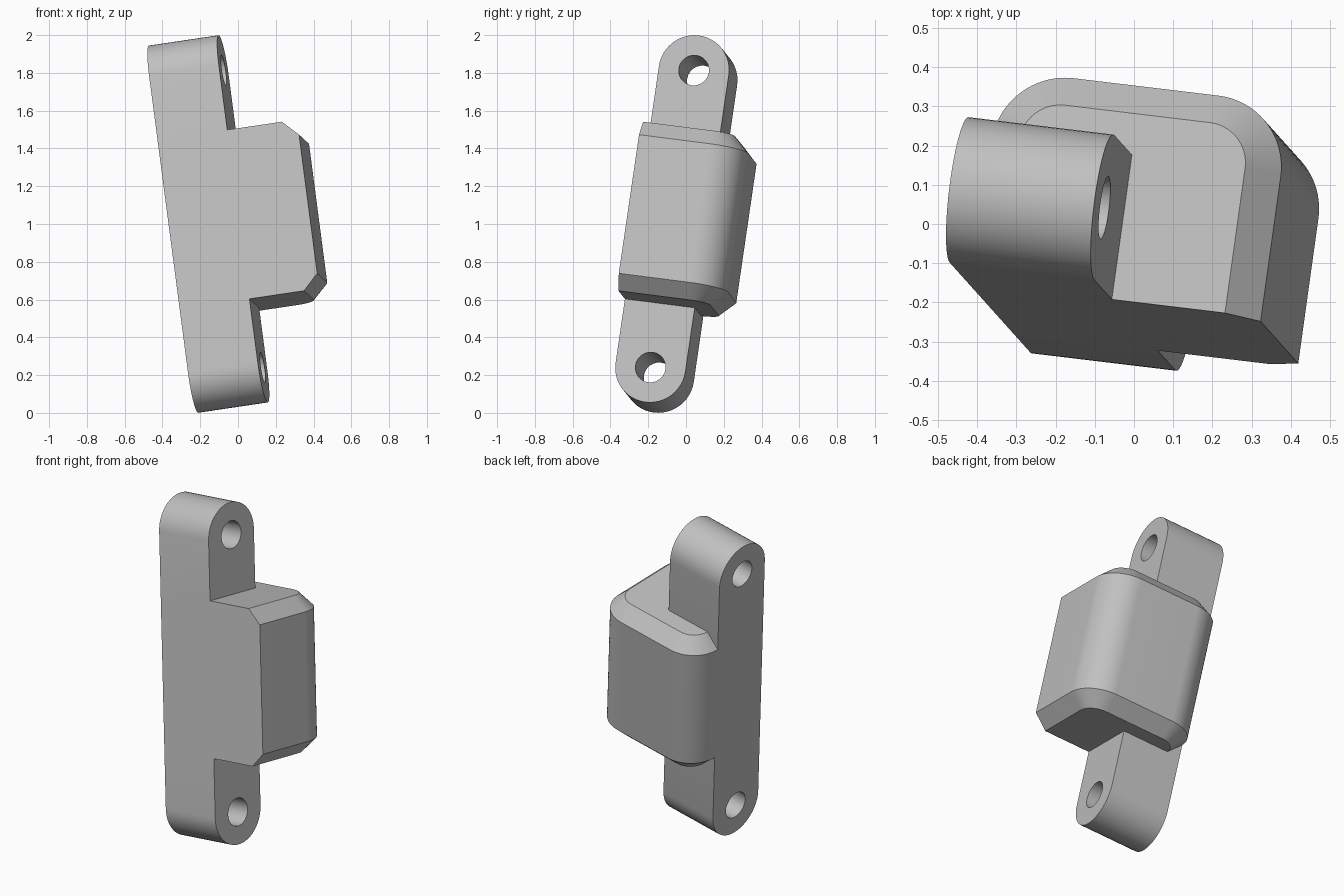
import bpy, bmesh
from math import sin, cos, pi, radians
from mathutils import Matrix, Vector

if "Cube" in bpy.data.objects:
    bpy.data.objects.remove(bpy.data.objects["Cube"], do_unlink=True)

R = 0.188          # lug radius, also half the bar thickness
HALF = 0.801       # centre to hole
BODY_H = 0.456     # half height of the block
CHAMFER = 0.082
HOLE_R = 0.081
SEG = 24

# Tilted frame: thickness, depth and length axes of the part
long_axis = Vector((-0.1286, 0.1433, 0.9813)).normalized()
thick_axis = Vector((0.9822, -0.1179, 0.1463))
thick_axis = (thick_axis - long_axis * thick_axis.dot(long_axis)).normalized()
depth_axis = long_axis.cross(thick_axis)
FRAME = Matrix((thick_axis, depth_axis, long_axis)).transposed().to_4x4()
FRAME.translation = (-0.157, -0.051, 1.0)

grey = bpy.data.materials.new("light grey")
grey.use_nodes = True
colour = (0.53, 0.53, 0.53, 1)
grey.diffuse_color = colour
grey.node_tree.nodes["Principled BSDF"].inputs["Base Color"].default_value = colour


def arc(cx, cy, r, start, end):
    steps = [radians(start + (end - start) * i / SEG) for i in range(SEG + 1)]
    return [(cx + r * cos(a), cy + r * sin(a)) for a in steps]


def loft(name, rings):
    """Closed solid through rings with equal point counts."""
    bm = bmesh.new()
    loops = [[bm.verts.new(p) for p in ring] for ring in rings]
    n = len(loops[0])
    for a, b in zip(loops, loops[1:]):
        for i in range(n):
            j = (i + 1) % n
            bm.faces.new((a[i], a[j], b[j], b[i]))
    bm.faces.new(loops[0])
    bm.faces.new(loops[-1])
    bmesh.ops.recalc_face_normals(bm, faces=bm.faces)
    mesh = bpy.data.meshes.new(name)
    bm.to_mesh(mesh)
    bm.free()
    mesh.materials.append(grey)
    obj = bpy.data.objects.new(name, mesh)
    bpy.context.collection.objects.link(obj)
    return obj


def combine(target, tool, operation):
    mod = target.modifiers.new(operation, 'BOOLEAN')
    mod.operation = operation
    mod.solver = 'EXACT'
    mod.object = tool
    bpy.context.view_layer.objects.active = target
    bpy.ops.object.modifier_apply(modifier=mod.name)
    bpy.data.objects.remove(tool, do_unlink=True)


# Bar with rounded ends
stadium = arc(0, HALF, R, 0, 180) + arc(0, -HALF, R, 180, 360)
bracket = loft("hinge_bracket", [[(x, y, z) for y, z in stadium] for x in (-R, R)])


# Block: flat front, rounded back corners, chamfered top and bottom
def block_ring(z, inset):
    pts = [(inset - R, -R), (3 * R - inset, -R)]
    pts += arc(2 * R, R, R - inset, 0, 90) + arc(0, R, R - inset, 90, 180)
    return [(x, y, z) for x, y in pts]


shoulder = BODY_H - CHAMFER
block = loft("block", [block_ring(-BODY_H, CHAMFER), block_ring(-shoulder, 0),
                       block_ring(shoulder, 0), block_ring(BODY_H, CHAMFER)])
combine(bracket, block, 'UNION')

# Pin holes through both lugs
for z in (-HALF, HALF):
    circle = arc(0, z, HOLE_R, 0, 360)[:-1]
    pin = loft("pin", [[(x, y, h) for y, h in circle] for x in (-2 * R, 2 * R)])
    combine(bracket, pin, 'DIFFERENCE')

bracket.data.transform(FRAME)
bpy.ops.object.select_all(action='DESELECT')
bracket.select_set(True)
bpy.context.view_layer.objects.active = bracket
bpy.ops.object.shade_smooth_by_angle(angle=radians(25))
